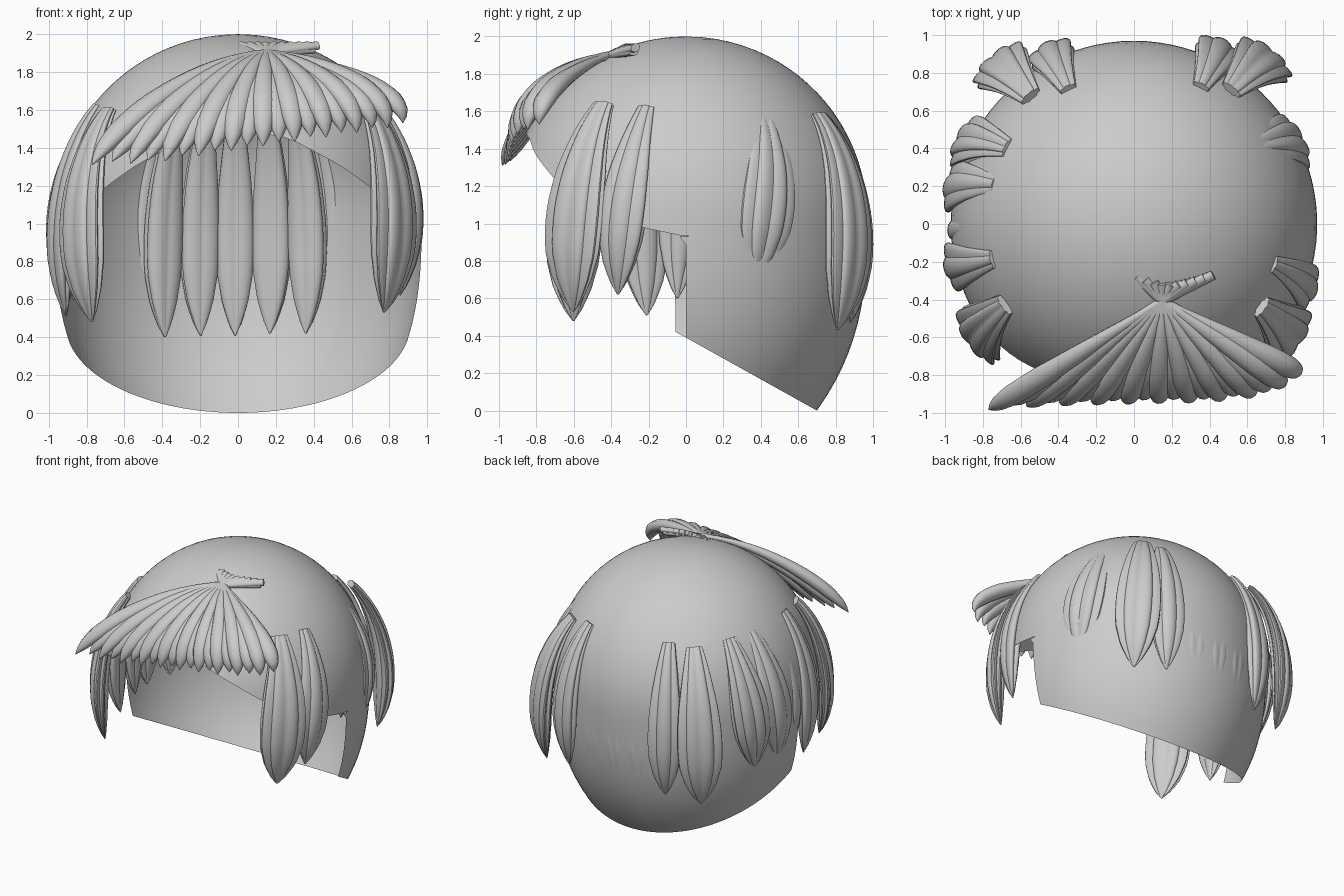
import bpy, bmesh, math
from mathutils import Vector
from mathutils.geometry import interpolate_bezier

if "Cube" in bpy.data.objects:
    bpy.data.objects.remove(bpy.data.objects["Cube"])


def finish(bm, name, angle):
    bmesh.ops.remove_doubles(bm, verts=bm.verts, dist=0.0004)
    me = bpy.data.meshes.new(name)
    bm.to_mesh(me)
    bm.free()
    ob = bpy.data.objects.new(name, me)
    bpy.context.collection.objects.link(ob)
    bpy.ops.object.select_all(action='DESELECT')
    bpy.context.view_layer.objects.active = ob
    ob.select_set(True)
    bpy.ops.object.shade_smooth_by_angle(angle=math.radians(angle))
    return ob


def lerp_table(table, x):
    for (x0, y0), (x1, y1) in zip(table, table[1:]):
        if x <= x1:
            return y0 + (y1 - y0) * (x - x0) / (x1 - x0)
    return table[-1][1]


def sweep(bm, path, side_hint, width, depth, taper, lobes=0, sides=10):
    """Sweep a (lobed) ellipse along a path with a taper, closed at both ends."""
    rings = []
    n = len(path)
    for i, p in enumerate(path):
        tan = (path[min(i + 1, n - 1)] - path[max(i - 1, 0)]).normalized()
        side = side_hint(p, tan)
        side = (side - tan * side.dot(tan)).normalized()
        out = side.cross(tan)
        k = lerp_table(taper, i / (n - 1))
        ring = []
        for j in range(sides):
            a = 2 * math.pi * j / sides
            f = 0.84 + 0.2 * abs(math.sin(lobes * a / 2)) if lobes else 1
            ring.append(bm.verts.new(p + side * (width * k * f * math.cos(a))
                                     + out * (depth * k * f * math.sin(a))))
        rings.append(ring)
    for r0, r1 in zip(rings, rings[1:]):
        for j in range(sides):
            m = (j + 1) % sides
            bm.faces.new((r0[j], r0[m], r1[m], r1[j]))
    bm.faces.new(rings[0][::-1])
    bm.faces.new(rings[-1])


# Scalp cap: dome down to the hairline, then a skirt with a slanted cut behind
def cap_radius(z):
    if z >= 1.03:
        return math.sqrt(max(0, 0.97 ** 2 - (z - 1.03) ** 2))
    return 0.97 - 0.27 * ((1.03 - z) / 1.03) ** 2.75


def cap_point(deg, z):
    r, a = cap_radius(z), math.radians(deg)
    return (r * math.sin(a), -r * math.cos(a), z)


def back_rim(deg):
    z = 0.3
    for _ in range(20):
        z = 0.39 + 0.557 * cap_radius(z) * math.cos(math.radians(deg))
    return z


def skin(bm, columns, closed=False):
    for c0, c1 in zip(columns, columns[1:] + (columns[:1] if closed else [])):
        for a0, b0, b1, a1 in zip(c0, c0[1:], c1[1:], c1):
            bm.faces.new((a0, b0, b1, a1))


HAIRLINE = [(0, 1.5), (18, 1.45), (35, 1.31), (51, 1.15), (70, 1.0), (90, 0.93)]
bm = bmesh.new()
dome = []
for deg in range(-180, 180, 4):
    zb = lerp_table(HAIRLINE, abs(deg))
    dome.append([bm.verts.new(cap_point(deg, 2 - (2 - zb) * (k / 22) ** 1.8))
                 for k in range(23)])
skin(bm, dome, closed=True)
skirt = []
for deg in range(88, 273, 4):
    d = min(max(deg, 90), 273.5)
    zb = back_rim(d)
    skirt.append([bm.verts.new(cap_point(d if k else deg, 0.93 + (zb - 0.93) * k / 12))
                  for k in range(13)])
d = 273.5
skirt.append([bm.verts.new(cap_point(276 if not k else d,
                                     0.94 + (back_rim(d) - 0.94) * k / 12)) for k in range(13)])
skin(bm, skirt)
finish(bm, "scalp_cap", 50)

# Hanging locks: root azimuth, tip azimuth, root z, tip z, radial offset, half width, lobes
LOCKS = {
    "right_lock": [(-33, -38, 1.64, 0.53, 0.06, 0.175, 8),
                   (-16, -23, 1.62, 0.62, 0.00, 0.13, 6),
                   (33, 24, 1.60, 0.68, -0.025, 0.16, 8)],
    "back_lock": [(54, 50, 1.58, 0.43, 0.16, 0.17, 8),
                  (64, 64, 1.58, 0.47, 0.06, 0.13, 6),
                  (66, 66, 1.60, 0.42, -0.065, 0.11, 4),
                  (78, 79, 1.60, 0.42, -0.065, 0.11, 4),
                  (91, 91, 1.60, 0.41, -0.065, 0.11, 4),
                  (103, 103, 1.60, 0.41, -0.065, 0.11, 4),
                  (116, 116, 1.60, 0.40, -0.065, 0.11, 4),
                  (116, 116, 1.60, 0.45, 0.04, 0.13, 6),
                  (129, 131, 1.60, 0.42, 0.15, 0.17, 8)],
    "left_lock": [(149, 157, 1.60, 0.60, 0.02, 0.15, 8),
                  (164, 171, 1.60, 0.60, -0.005, 0.14, 6),
                  (180, 183, 1.60, 0.60, -0.05, 0.12, 6),
                  (194, 193, 1.62, 0.51, 0.00, 0.14, 6),
                  (212, 218, 1.60, 0.48, 0.06, 0.17, 8)],
}
LOCK_TAPER = [(0, 0.36), (0.2, 0.63), (0.4, 0.88), (0.55, 0.99), (0.65, 1),
              (0.75, 0.95), (0.87, 0.68), (0.95, 0.34), (1, 0.04)]
for name, locks in LOCKS.items():
    for i, (a0, a1, z0, z1, dr, w, lobes) in enumerate(locks):
        prof = interpolate_bezier((0.765 + 0.7 * dr, 0, z0), (0.95 + dr, 0, z0 - 0.25),
                                  (1.01 + dr, 0, z1 + 0.42), (0.93 + 0.8 * dr, 0, z1), 22)
        path = []
        for k, p in enumerate(prof):
            a = math.radians(a0 + (a1 - a0) * k / 21)
            path.append(Vector((p.x * math.cos(a), p.x * math.sin(a), p.z)))
        bm = bmesh.new()
        sweep(bm, path, lambda p, t: Vector((-p.y, p.x, 0)), w, 0.07,
              LOCK_TAPER, lobes=lobes, sides=48)
        finish(bm, f"{name}_{i + 1}", 35)

# Swept fringe: strands crossing at a knot on the crown and fanning forward
KNOT = Vector((0.15, -0.41, 1.90))
TIP_Y = [(-0.8, -0.985), (-0.5, -0.96), (0.4, -0.93), (0.7, -0.89), (0.9, -0.79)]
TIP_Z = [(-0.8, 1.31), (-0.45, 1.32), (0, 1.39), (0.5, 1.46), (0.9, 1.52)]
FRINGE_TAPER = [(0, 0.45), (0.12, 0.4), (0.22, 0.4), (0.45, 0.75), (0.65, 1),
                (0.8, 0.95), (0.92, 0.6), (1, 0.03)]
COUNT = 20
bm = bmesh.new()
for i in range(COUNT):
    u = i / (COUNT - 1)
    x = -0.77 + 1.64 * u ** 0.93
    odd = i % 2
    tip = Vector((x, lerp_table(TIP_Y, x) + 0.02 * odd, lerp_table(TIP_Z, x) + 0.015 * odd))
    start = Vector((0.42 - 0.43 * u, -0.27 - 0.05 * math.sin(math.pi * u), 1.94 - 0.02 * odd))
    c1 = KNOT.lerp(tip, 0.38)
    c1.z = 1.88 - 0.03 * odd
    c2 = KNOT.lerp(tip, 0.87 + 0.17 * u)
    c2.z = tip.z + 0.22 - 0.03 * odd
    path = [start, start.lerp(KNOT, 0.5)] + interpolate_bezier(KNOT, c1, c2, tip, 18)
    sweep(bm, path, lambda p, t: t.cross(p - Vector((0, 0, 1.0))), 0.064, 0.05,
          FRINGE_TAPER, sides=10)
bmesh.ops.recalc_face_normals(bm, faces=bm.faces)
finish(bm, "fringe", 50)
